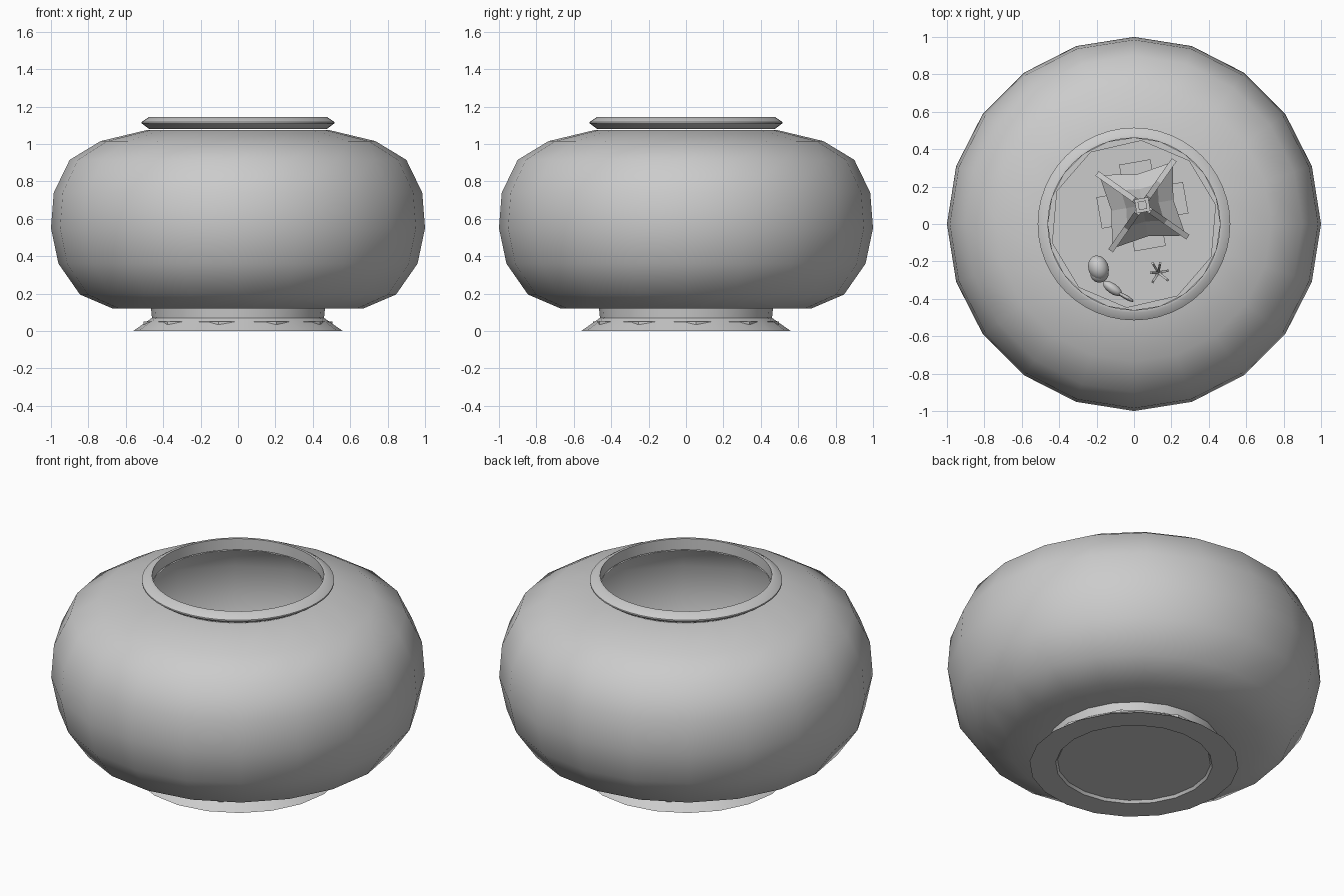
import bpy, bmesh, math
from mathutils import Vector, Matrix

cube = bpy.data.objects.get("Cube")
if cube:
    bpy.data.objects.remove(cube, do_unlink=True)

grey = bpy.data.materials.new("plain grey")
grey.use_nodes = True
tone = (0.6, 0.6, 0.6, 1)
grey.diffuse_color = tone
grey.node_tree.nodes["Principled BSDF"].inputs["Base Color"].default_value = tone


def finish(name, bm, smooth=None):
    """Turn a bmesh into a named object."""
    mesh = bpy.data.meshes.new(name)
    bmesh.ops.recalc_face_normals(bm, faces=bm.faces)
    bm.to_mesh(mesh)
    bm.free()
    mesh.materials.append(grey)
    obj = bpy.data.objects.new(name, mesh)
    bpy.context.collection.objects.link(obj)
    if smooth:
        bpy.ops.object.select_all(action="DESELECT")
        obj.select_set(True)
        bpy.context.view_layer.objects.active = obj
        bpy.ops.object.shade_smooth_by_angle(angle=math.radians(smooth))
    return obj


def lathe(name, profile, sides, smooth=None, closed=False, turn=0):
    """Revolve (radius, height) points around z, capping points on the axis."""
    bm = bmesh.new()
    rings = []
    for r, z in profile:
        if r == 0:
            rings.append([bm.verts.new((0, 0, z))] * sides)
            continue
        angles = [math.tau * i / sides + turn for i in range(sides)]
        rings.append([bm.verts.new((r * math.cos(a), r * math.sin(a), z)) for a in angles])
    pairs = list(zip(rings, rings[1:]))
    if closed:
        pairs.append((rings[-1], rings[0]))
    for low, high in pairs:
        for i in range(sides):
            j = (i + 1) % sides
            corners = dict.fromkeys((low[i], low[j], high[j], high[i]))
            bm.faces.new(list(corners))
    return finish(name, bm, smooth)


def box(name, size, matrix):
    bm = bmesh.new()
    bmesh.ops.create_cube(bm, size=1, matrix=matrix @ Matrix.Diagonal((*size, 1)))
    return finish(name, bm)


def bar(name, start, end, width):
    """Square bar between two points."""
    start, end = Vector(start), Vector(end)
    way = end - start
    turn = way.to_track_quat("Z", "Y").to_matrix().to_4x4()
    middle = Matrix.Translation((start + end) / 2)
    return box(name, (width, width, way.length), middle @ turn)


def blob(name, centre, size, heading):
    """Stretched smooth ball lying along a heading."""
    bm = bmesh.new()
    place = Matrix.Translation(centre) @ Matrix.Rotation(heading, 4, "Z")
    bmesh.ops.create_uvsphere(bm, u_segments=14, v_segments=9, radius=1,
                              matrix=place @ Matrix.Diagonal((*size, 1)))
    return finish(name, bm, 60)


# Bowl, foot and rim
lathe("bowl", [(0.46, 0.12), (0.67, 0.12), (0.845, 0.195), (0.96, 0.36), (1, 0.55),
               (0.985, 0.74), (0.9, 0.915), (0.735, 1.015), (0.485, 1.075), (0.46, 1.075)],
      20, 50)
lathe("foot", [(0, 0.015), (0.41, 0.015), (0.42, 0), (0.56, 0), (0.46, 0.07), (0.465, 0.12)], 20, 50)
lathe("rim", [(0.475, 1.08), (0.515, 1.11), (0.515, 1.118), (0.475, 1.145),
              (0.46, 1.145), (0.46, 1.08)], 48, 50, closed=True)

# Gravel bed
lathe("gravel_slab", [(0, 0.035), (0.507, 0.035), (0.507, 0.05), (0, 0.05)], 10,
      turn=math.radians(42))
lathe("gravel_top", [(0.45, 0.05), (0.45, 0.125), (0, 0.125)], 10, turn=math.radians(13))

# Pagoda
site = Matrix.Translation((0.045, 0.1, 0)) @ Matrix.Rotation(math.radians(10), 4, "Z")
box("pagoda_body", (0.24, 0.24, 0.2), site @ Matrix.Translation((0, 0, 0.225)))
bm = bmesh.new()
levels = []
for half, z, pinch in ((0.2, 0.32, 0.84), (0.1, 0.4, 0.88), (0.03, 0.56, 1)):
    ring = []
    for k in range(4):
        quarter = Matrix.Rotation(k * math.pi / 2, 4, "Z")
        for x, y in ((half, -half), (half * pinch, 0)):
            ring.append(bm.verts.new(site @ quarter @ Vector((x, y, z))))
    levels.append(ring)
for low, high in zip(levels, levels[1:]):
    for i in range(8):
        j = (i + 1) % 8
        bm.faces.new((low[i], low[j], high[j], high[i]))
bm.faces.new(levels[0])
bm.faces.new(levels[-1])
finish("pagoda_roof", bm)
for k in range(4):
    side = site @ Matrix.Rotation(k * math.pi / 2, 4, "Z")
    corner, bend, peak = [side @ Vector((h, h, z))
                          for h, z in ((0.205, 0.33), (0.1, 0.405), (0.03, 0.565))]
    bar("roof_ridge_outer", corner, bend, 0.03)
    bar("roof_ridge_inner", bend, peak, 0.03)
    bar("pagoda_post", side @ Vector((0.13, 0.13, 0.12)), side @ Vector((0.13, 0.13, 0.34)), 0.03)
    box("pagoda_step", (0.09, 0.17, 0.03), side @ Matrix.Translation((0.19, 0, 0.135)))
box("roof_cap", (0.075, 0.075, 0.04), site @ Matrix.Translation((0, 0, 0.575)))
box("roof_finial", (0.045, 0.045, 0.04), site @ Matrix.Translation((0, 0, 0.61)))

# Fish: round head and body, slim rear and flat tail
blob("fish_body", (-0.19, -0.235, 0.28), (0.07, 0.055, 0.06), math.radians(-70))
blob("fish_belly", (-0.185, -0.265, 0.27), (0.05, 0.05, 0.05), 0)
blob("fish_rear", (-0.115, -0.345, 0.28), (0.06, 0.028, 0.035), math.radians(-35))
blob("fish_tail", (-0.045, -0.39, 0.28), (0.05, 0.012, 0.035), math.radians(-30))

# Water plant
stem = Vector((0.13, -0.26, 0.12))
for x, y, h in ((0.05, -0.04, 0.1), (-0.03, 0.05, 0.12), (-0.03, -0.05, 0.08),
                (0.01, 0.05, 0.14), (0.05, 0.01, 0.06), (-0.04, 0, 0.1)):
    bar("plant_leaf", stem, stem + Vector((x, y, h)), 0.012)
